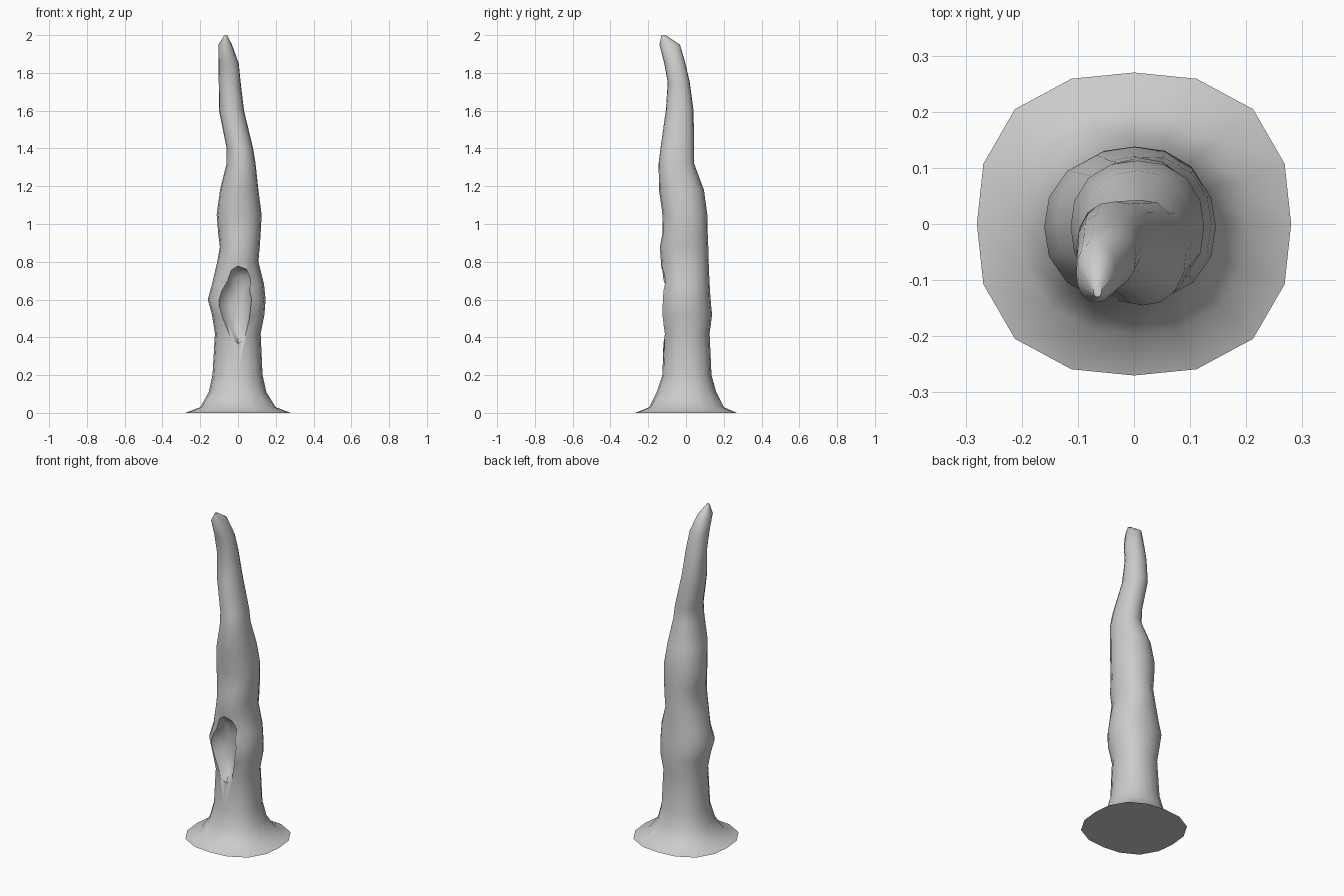
import bpy, bmesh, math

if "Cube" in bpy.data.objects:
    bpy.data.objects.remove(bpy.data.objects["Cube"])

SIDES = 16


def loft(name, rings):
    """Skin a list of equal-length closed rings and cap both ends."""
    bm = bmesh.new()
    loops = [[bm.verts.new(p) for p in ring] for ring in rings]
    n = len(loops[0])
    for a, b in zip(loops, loops[1:]):
        for i in range(n):
            j = (i + 1) % n
            bm.faces.new((a[i], a[j], b[j], b[i]))
    bm.faces.new(loops[0][::-1])
    bm.faces.new(loops[-1])
    bmesh.ops.recalc_face_normals(bm, faces=bm.faces)
    mesh = bpy.data.meshes.new(name)
    bm.to_mesh(mesh)
    bm.free()
    obj = bpy.data.objects.new(name, mesh)
    bpy.context.collection.objects.link(obj)
    return obj


def trunk_ring(z, x0, x1, y0, y1, power):
    """Slightly squared oval filling the given x and y limits."""
    ring = []
    for i in range(SIDES):
        a = 2 * math.pi * i / SIDES
        c, s = math.cos(a), math.sin(a)
        k = (abs(c) ** power + abs(s) ** power) ** (-1 / power)
        ring.append(((x0 + x1) / 2 + (x1 - x0) / 2 * c * k,
                     (y0 + y1) / 2 + (y1 - y0) / 2 * s * k, z))
    return ring


# Trunk: height, left, right, front, back
profile = [
    (0.00, -.28, .28, -.27, .27),
    (0.03, -.20, .20, -.195, .20),
    (0.11, -.155, .15, -.155, .16),
    (0.20, -.135, .13, -.125, .135),
    (0.42, -.122, .12, -.118, .125),
    (0.52, -.138, .14, -.137, .138),
    (0.60, -.16, .146, -.14, .13),
    (0.68, -.138, .138, -.125, .125),
    (0.80, -.11, .108, -.133, .12),
    (0.88, -.096, .115, -.138, .118),
    (0.95, -.105, .12, -.125, .115),
    (1.05, -.113, .125, -.124, .113),
    (1.18, -.095, .108, -.143, .095),
    (1.32, -.06, .093, -.145, .043),
    (1.40, -.06, .08, -.135, .043),
    (1.60, -.10, .032, -.107, .04),
    (1.75, -.102, .014, -.097, .02),
    (1.85, -.103, .004, -.115, -.003),
    (1.95, -.103, -.032, -.14, -.032),
    (2.00, -.072, -.058, -.13, -.108),
]
trunk = loft("tree_trunk", [trunk_ring(*p, 2.5 if p[0] < .05 else 2.25)
                            for p in profile])

# Knothole outline in x, z, carved inward as a tapering bowl
outline = [(0, .365), (.035, .39), (.06, .5), (.072, .6), (.062, .65),
           (.07, .71), (.045, .76), (0, .777), (-.035, .755), (-.055, .7),
           (-.09, .65), (-.105, .57), (-.08, .49), (-.045, .41)]


def hole_ring(y, scale):
    cx, cz = -.01, .57
    return [(cx + (x - cx) * scale, y, cz + (z - cz) * scale)
            for x, z in outline]


cutter = loft("knothole_cutter", [hole_ring(-.3, 1), hole_ring(-.115, 1),
                                  hole_ring(-.075, .75), hole_ring(-.055, .35)])
cutter.hide_render = True

cut = trunk.modifiers.new("knothole", 'BOOLEAN')
cut.operation = 'DIFFERENCE'
cut.solver = 'EXACT'
cut.object = cutter
bpy.context.view_layer.objects.active = trunk
trunk.select_set(True)
bpy.ops.object.modifier_apply(modifier=cut.name)
bpy.data.objects.remove(cutter)

bpy.ops.object.shade_smooth_by_angle(angle=math.radians(55))
